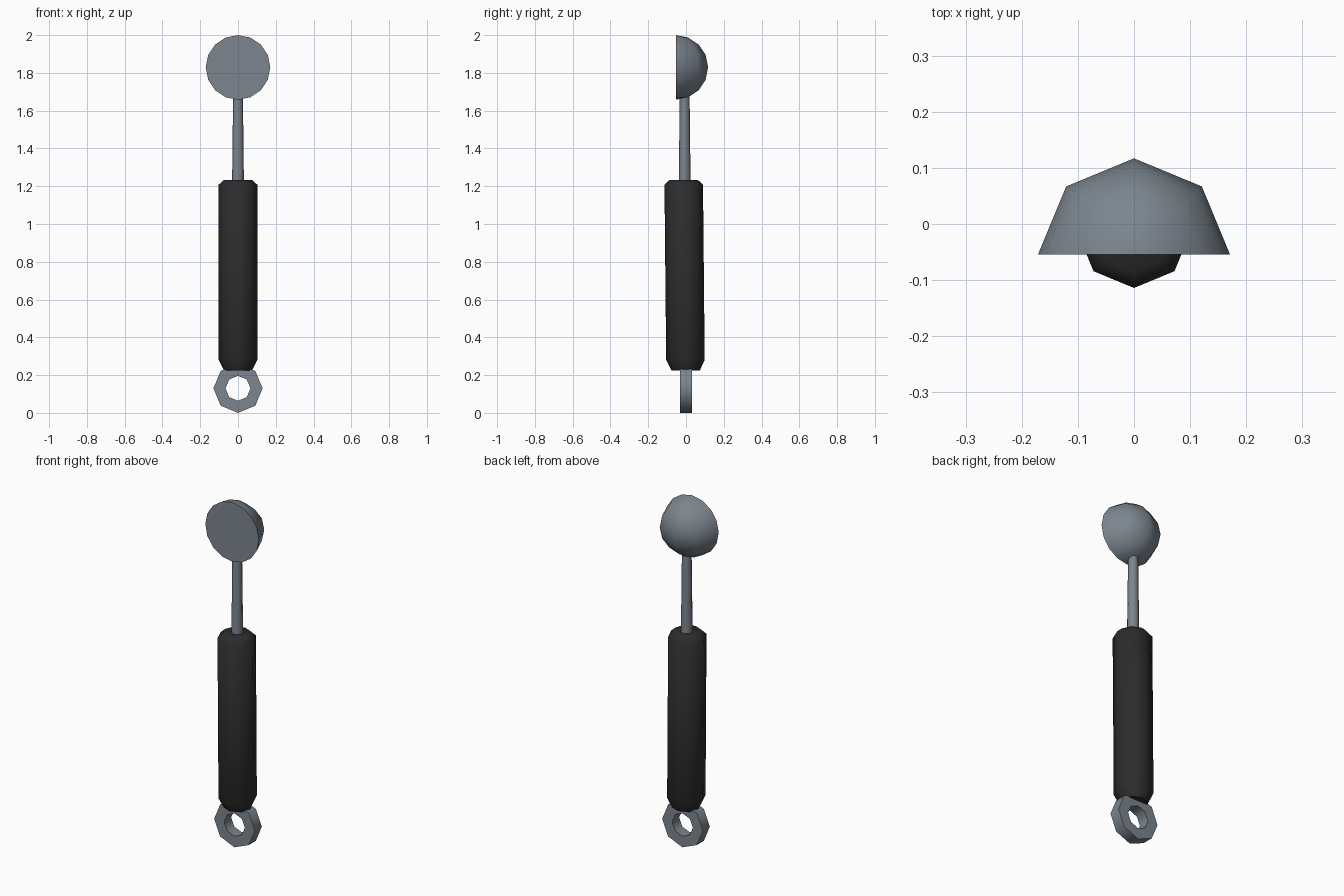
import bpy, bmesh, math
from mathutils import Matrix

if "Cube" in bpy.data.objects:
    bpy.data.objects.remove(bpy.data.objects["Cube"])


def material(name, color):
    m = bpy.data.materials.new(name)
    m.diffuse_color = (*color, 1)
    m.use_nodes = True
    m.node_tree.nodes["Principled BSDF"].inputs["Base Color"].default_value = m.diffuse_color
    return m


steel = material("steel grey", (0.20, 0.235, 0.27))
rubber = material("black rubber", (0.025, 0.025, 0.026))


def finish(name, bm, mat):
    bmesh.ops.recalc_face_normals(bm, faces=bm.faces)
    me = bpy.data.meshes.new(name)
    bm.to_mesh(me)
    bm.free()
    me.materials.append(mat)
    ob = bpy.data.objects.new(name, me)
    bpy.context.collection.objects.link(ob)
    bpy.ops.object.select_all(action='DESELECT')
    ob.select_set(True)
    bpy.context.view_layer.objects.active = ob
    bpy.ops.object.shade_smooth_by_angle(angle=math.radians(50))
    return ob


def lathe(name, profile, mat):
    """Eight-sided upright solid; profile rows are (radius, z, y centre)."""
    bm = bmesh.new()
    rings = [[bm.verts.new((r * math.cos(k * math.pi / 4),
                            yc + r * math.sin(k * math.pi / 4), z))
              for k in range(8)] for r, z, yc in profile]
    for a, b in zip(rings, rings[1:]):
        for k in range(8):
            j = (k + 1) % 8
            bm.faces.new((a[k], a[j], b[j], b[k]))
    bm.faces.new(rings[0])
    bm.faces.new(rings[-1])
    return finish(name, bm, mat)


# Scoop bowl: half sphere with an inner shell, open to the front
bm = bmesh.new()
for r in (0.171, 0.15):
    bmesh.ops.create_uvsphere(bm, u_segments=8, v_segments=8, radius=r)
bmesh.ops.delete(bm, geom=[v for v in bm.verts if v.co.y < -0.001], context='VERTS')
bmesh.ops.bridge_loops(bm, edges=[e for e in bm.edges if e.is_boundary])
bmesh.ops.translate(bm, verts=bm.verts, vec=(0, -0.054, 1.829))
finish("scoop_bowl", bm, steel)

# Stem between handle and bowl
lathe("stem", [(0.032, 1.15, -0.007), (0.026, 1.685, -0.007)], steel)

# Grip, leaning very slightly to the front
lathe("handle_grip", [(0.075, 0.225, -0.002), (0.102, 0.28, -0.003),
                      (0.102, 1.208, -0.012), (0.075, 1.233, -0.012)], rubber)

# Octagonal hanging ring
bm = bmesh.new()
loops = []
for r, y in ((0.13, -0.032), (0.13, 0.032), (0.066, 0.032), (0.066, -0.032)):
    loops.append([bm.verts.new((r * math.sin(k * math.pi / 4), y,
                                0.13 + r * math.cos(k * math.pi / 4)))
                  for k in range(8)])
for i in range(4):
    a, b = loops[i], loops[(i + 1) % 4]
    for k in range(8):
        j = (k + 1) % 8
        bm.faces.new((a[k], a[j], b[j], b[k]))
finish("hanging_ring", bm, steel)
